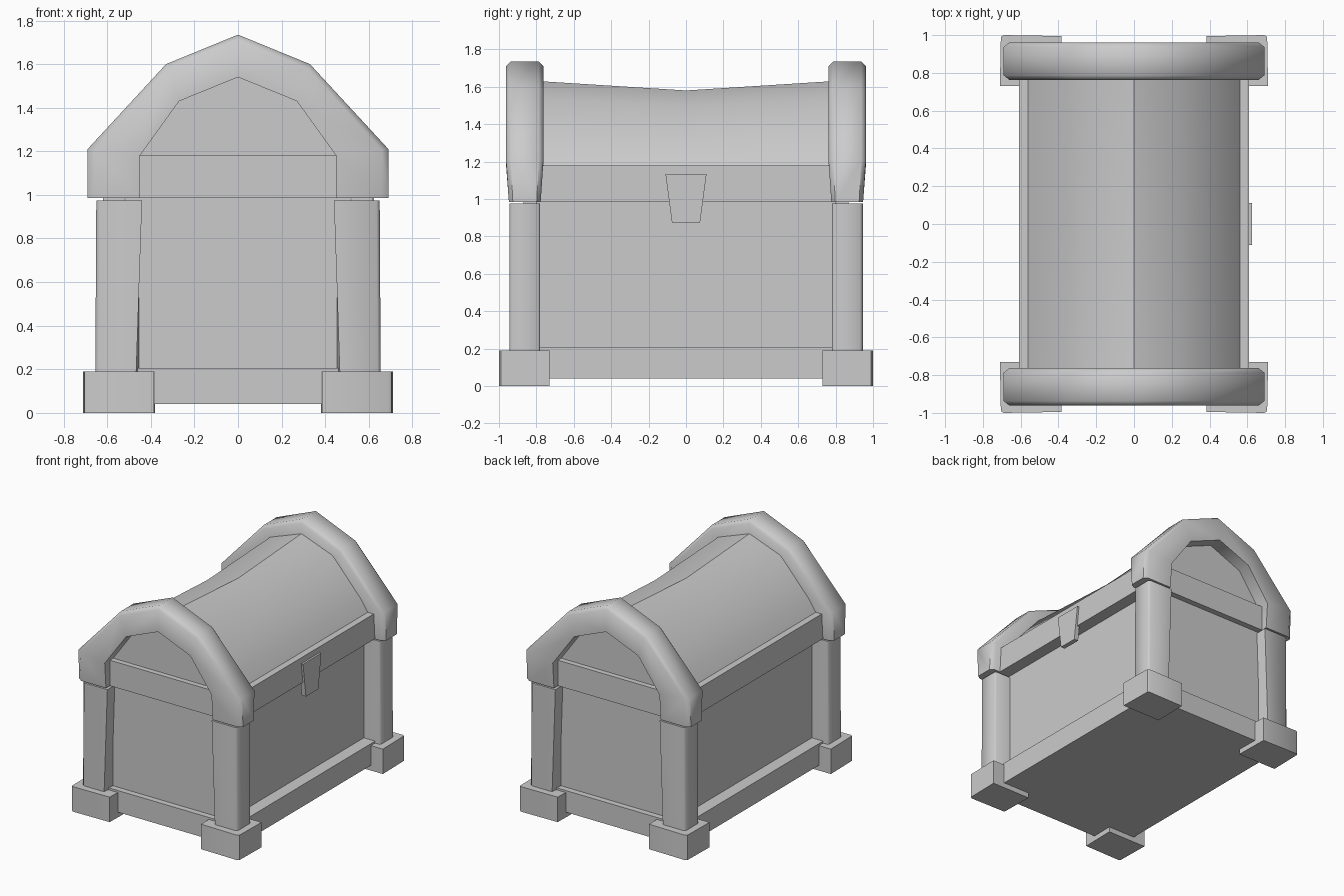
import bpy
import bmesh

cube = bpy.data.objects.get("Cube")
if cube:
    bpy.data.objects.remove(cube, do_unlink=True)

grey = bpy.data.materials.new("stone_grey")
grey.use_nodes = True
COLOUR = (0.6, 0.6, 0.6, 1)
grey.diffuse_color = COLOUR
grey.node_tree.nodes["Principled BSDF"].inputs["Base Color"].default_value = COLOUR


def loft(name, rings, smooth=0.6):
    """Skin equal-length closed rings of points and cap both ends."""
    bm = bmesh.new()
    loops = [[bm.verts.new(p) for p in ring] for ring in rings]
    n = len(loops[0])
    for a, b in zip(loops, loops[1:]):
        for i in range(n):
            j = (i + 1) % n
            bm.faces.new((a[i], a[j], b[j], b[i]))
    bm.faces.new(loops[0])
    bm.faces.new(loops[-1])
    bmesh.ops.recalc_face_normals(bm, faces=bm.faces)
    mesh = bpy.data.meshes.new(name)
    bm.to_mesh(mesh)
    bm.free()
    mesh.materials.append(grey)
    obj = bpy.data.objects.new(name, mesh)
    bpy.context.collection.objects.link(obj)
    bpy.ops.object.select_all(action="DESELECT")
    obj.select_set(True)
    bpy.context.view_layer.objects.active = obj
    bpy.ops.object.shade_smooth_by_angle(angle=smooth)
    return obj


def rect(x0, x1, y0, y1, z):
    return [(x0, y0, z), (x1, y0, z), (x1, y1, z), (x0, y1, z)]


def box(name, hx, hy, z0, z1):
    return loft(name, [rect(-hx, hx, -hy, hy, z) for z in (z0, z1)])


def mirrored(half):
    """Complete a symmetric (x, z) profile from its right half, ending on the centre."""
    return half + [(-x, z) for x, z in reversed(half[:-1])]


# Chest body with its projecting bands
box("body", 0.515, 0.855, 0.1, 1.1)
box("base_band", 0.61, 0.9, 0.04, 0.205)
box("lid_band", 0.61, 0.9, 0.985, 1.18)

# Saddle-shaped lid, lowest in the middle of its length
dome = mirrored([(0.56, 1.1), (0.56, 1.18), (0.5, 1.27), (0.26, 1.54), (0, 1.635)])
sections = []
for y, sag in ((-0.86, 1), (0, 0.88), (0.86, 1)):
    sections.append([(x, y, 1.18 + (z - 1.18) * sag) for x, z in dome])
loft("lid_dome", sections)

# Arched rims over each end, chamfered along the outer edges, thinner at the leg ends
outer = mirrored([(0.69, 0.985), (0.69, 1.21), (0.33, 1.6), (0, 1.735)])
inner = mirrored([(0.45, 0.985), (0.45, 1.18), (0.27, 1.43), (0, 1.54)])
rim_section = [(0, -0.1), (0.87, -0.1), (1, -0.075), (1, 0.075), (0.87, 0.1), (0, 0.1)]
for side, name in ((-1, "front_rim"), (1, "back_rim")):
    rings = []
    for (a, b), (c, d) in zip(inner, outer):
        thin = 0.85 if b < 1 else 1
        rings.append([(a + (c - a) * t, side * (0.862 + w * thin), b + (d - b) * t)
                      for t, w in rim_section])
    loft(name, rings, 0.82)

# Corner pillars and block feet
for sx, x_name in ((-1, "right"), (1, "left")):
    for sy, y_name in ((-1, "front"), (1, "back")):
        def corner(points, z):
            return [(sx * x, sy * y, z) for x, y in points]

        post = [(0.44, 0.78), (0.64, 0.78), (0.65, 0.79), (0.65, 0.93),
                (0.635, 0.945), (0.44, 0.945)]
        post_base = [(0.47 if y > 0.9 and x < 0.5 else x + 0.005, y) for x, y in post]
        post_base[0] = post[0]
        loft(f"{y_name}_{x_name}_pillar",
             [corner(post_base, 0.1), corner(post, 0.975)], 0.9)
        loft(f"{y_name}_{x_name}_pillar_cap",
             [corner([(0.52, 0.8), (0.62, 0.8), (0.62, 0.87), (0.52, 0.87)], z)
              for z in (0.9, 1.0)])
        foot = [(0.38, 0.73), (0.71, 0.73), (0.705, 0.99), (0.69, 1), (0.385, 0.995)]
        loft(f"{y_name}_{x_name}_foot", [corner(foot, z) for z in (0, 0.19)], 0.9)

# Tapered latch plate on the long side
loft("latch", [[(x, -0.11, 1.135), (x, 0.11, 1.135), (x, 0.075, 0.875), (x, -0.075, 0.875)]
               for x in (0.59, 0.625)])
